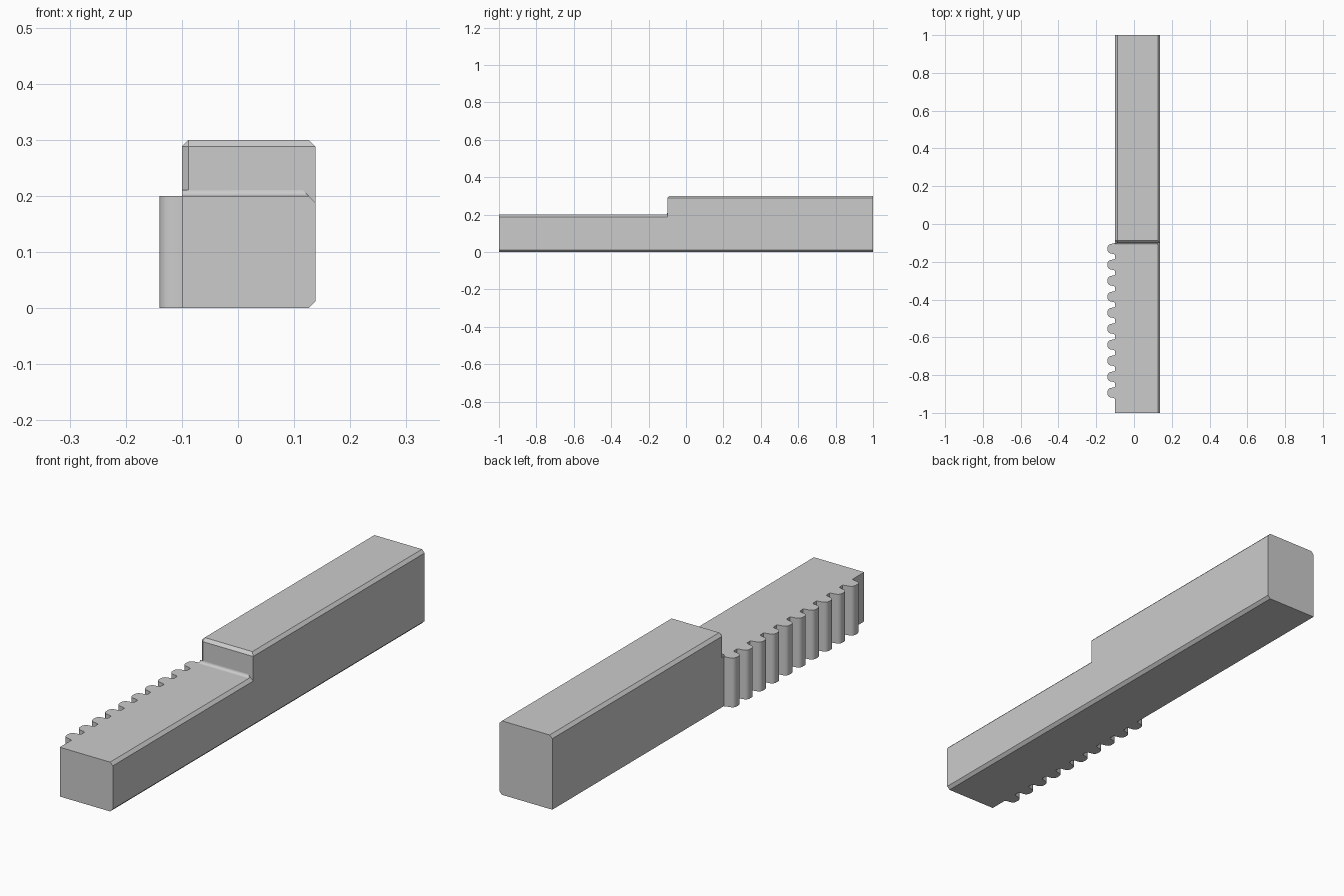
import bpy
import bmesh
import math

cube = bpy.data.objects.get("Cube")
if cube:
    bpy.data.objects.remove(cube, do_unlink=True)

LEFT, RIGHT = -0.10, 0.138      # x limits of the bar
STEP_Y, LOW, HIGH = -0.10, 0.20, 0.30
CH = 0.012                      # chamfer size

steel = bpy.data.materials.new("light_grey_steel")
steel.use_nodes = True
grey = (0.6, 0.6, 0.6, 1)
steel.diffuse_color = grey
steel.node_tree.nodes["Principled BSDF"].inputs["Base Color"].default_value = grey


def finish(name, bm, smooth=False):
    bmesh.ops.recalc_face_normals(bm, faces=bm.faces)
    mesh = bpy.data.meshes.new(name)
    bm.to_mesh(mesh)
    bm.free()
    mesh.materials.append(steel)
    ob = bpy.data.objects.new(name, mesh)
    bpy.context.collection.objects.link(ob)
    if smooth:
        bpy.ops.object.select_all(action='DESELECT')
        ob.select_set(True)
        bpy.context.view_layer.objects.active = ob
        bpy.ops.object.shade_smooth_by_angle(angle=math.radians(35))
    return ob


def loft(bm, ring_a, ring_b):
    """Closed solid between two matching rings of points."""
    a = [bm.verts.new(p) for p in ring_a]
    b = [bm.verts.new(p) for p in ring_b]
    bm.faces.new(a)
    bm.faces.new(b)
    for i in range(len(a)):
        j = (i + 1) % len(a)
        bm.faces.new((a[i], a[j], b[j], b[i]))


def chamfered_block(name, y0, y1, top, mids):
    """Box with chamfers on the edges whose midpoints are listed."""
    bm = bmesh.new()
    rings = [[(x, y, z) for x, z in ((LEFT, 0), (RIGHT, 0), (RIGHT, top), (LEFT, top))]
             for y in (y0, y1)]
    loft(bm, *rings)
    edges = [e for e in bm.edges for m in mids
             if all(abs((e.verts[0].co[k] + e.verts[1].co[k]) / 2 - m[k]) < 1e-4
                    for k in range(3))]
    bmesh.ops.bevel(bm, geom=edges, offset=CH, segments=1,
                    affect='EDGES', clamp_overlap=True)
    return finish(name, bm)


# Tall rear half of the bar
mid_x, mid_y = (LEFT + RIGHT) / 2, (STEP_Y + 1) / 2
chamfered_block("tall_bar", STEP_Y, 1, HIGH, [
    (RIGHT, mid_y, 0), (RIGHT, mid_y, HIGH), (LEFT, mid_y, HIGH),
    (mid_x, STEP_Y, HIGH), (LEFT, STEP_Y, HIGH / 2)])

# Low front half, running just under the step
end = STEP_Y + CH
chamfered_block("low_bar", -1, end, LOW, [
    (RIGHT, (end - 1) / 2, 0), (RIGHT, (end - 1) / 2, LOW)])

# Rounded inner corner at the foot of the step
R = 0.011
profile = [(STEP_Y, LOW)]
for i in range(7):
    t = i / 6 * math.pi / 2
    profile.append((STEP_Y - R + R * math.sin(t), LOW + R - R * math.cos(t)))
bm = bmesh.new()
loft(bm, [(LEFT, y, z) for y, z in profile],
     [(RIGHT - CH - (z - LOW), y, z) for y, z in profile])
finish("step_fillet", bm, smooth=True)

# Row of rack teeth on the side: (reach, half width) from root to tip
half = [(-0.005, 0.033), (0.002, 0.031), (0.007, 0.028), (0.018, 0.026),
        (0.028, 0.024), (0.034, 0.020), (0.038, 0.015), (0.04, 0.008)]
outline = half + [(d, -w) for d, w in reversed(half)]
bm = bmesh.new()
for i in range(10):
    yc = -0.131 - i * 0.0847
    loft(bm, *[[(LEFT - d, yc + w, z) for d, w in outline] for z in (0, LOW)])
finish("rack_teeth", bm, smooth=True)
